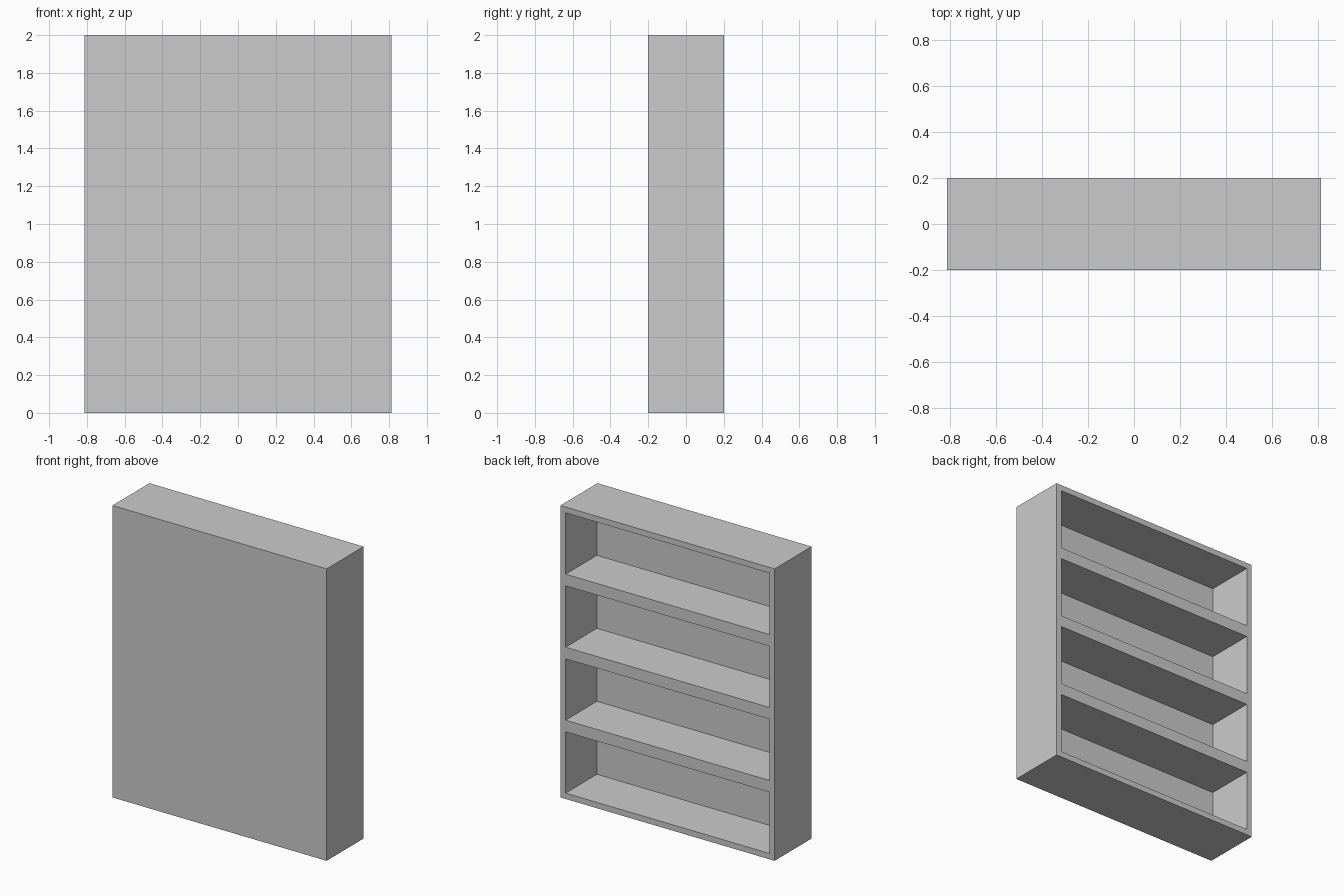
import bpy

if "Cube" in bpy.data.objects:
    bpy.data.objects.remove(bpy.data.objects["Cube"])

WIDTH, DEPTH, HEIGHT = 1.624, 0.4, 2.0
WALL, BACK = 0.04, 0.062
BAYS = 4
PITCH = HEIGHT / BAYS


def box(name, size, centre):
    bpy.ops.mesh.primitive_cube_add(size=1, location=centre)
    ob = bpy.context.object
    ob.name = name
    ob.scale = size
    bpy.ops.object.transform_apply(location=False, rotation=False, scale=True)
    return ob


# Cabinet body: closed towards -y, open towards +y
cabinet = box("shelf_cabinet", (WIDTH, DEPTH, HEIGHT), (0, 0, HEIGHT / 2))

# Bay cutter, repeated upwards, leaves the walls, shelves and closed panel
y0, y1 = -DEPTH / 2 + BACK, DEPTH / 2 + 0.1
cutter = box("bay_cutter", (WIDTH - 2 * WALL, y1 - y0, PITCH - 2 * WALL),
             (0, (y0 + y1) / 2, PITCH / 2))
bays = cutter.modifiers.new("bays", 'ARRAY')
bays.count = BAYS
bays.use_relative_offset = False
bays.use_constant_offset = True
bays.constant_offset_displace = (0, 0, PITCH)
cutter.hide_render = True
cutter.display_type = 'WIRE'

# Hollow out the shelf bays
hollow = cabinet.modifiers.new("hollow_bays", 'BOOLEAN')
hollow.operation = 'DIFFERENCE'
hollow.solver = 'EXACT'
hollow.object = cutter
bpy.context.view_layer.objects.active = cabinet
bpy.ops.object.modifier_apply(modifier=hollow.name)
bpy.data.objects.remove(cutter)
